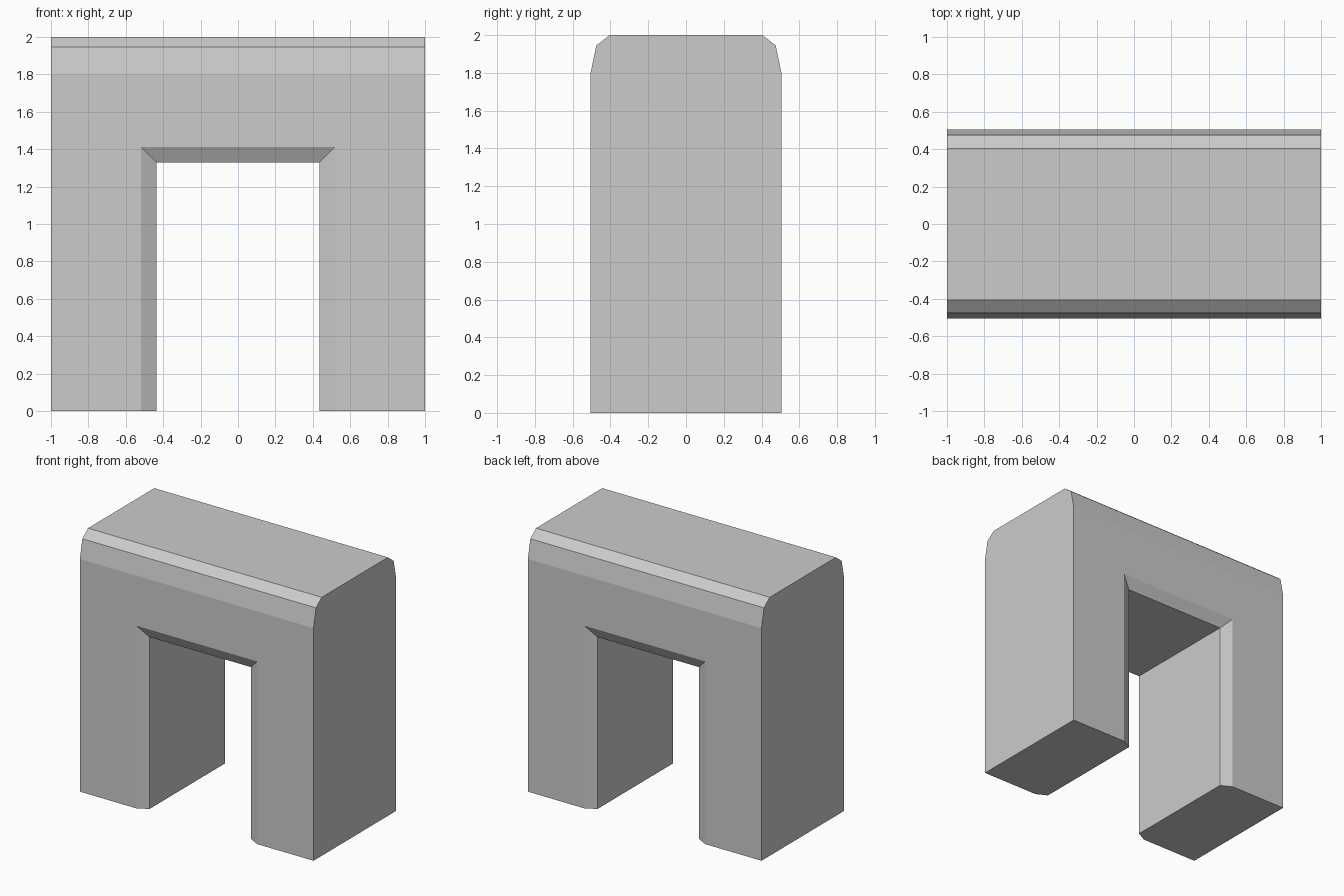
import bpy, bmesh

if "Cube" in bpy.data.objects:
    bpy.data.objects.remove(bpy.data.objects["Cube"])


def loft(name, rings):
    """Solid skinned through matching closed rings, with capped ends."""
    bm = bmesh.new()
    loops = [[bm.verts.new(p) for p in ring] for ring in rings]
    n = len(loops[0])
    for a, b in zip(loops, loops[1:]):
        for i in range(n):
            j = (i + 1) % n
            bm.faces.new((a[i], a[j], b[j], b[i]))
    bm.faces.new(loops[0])
    bm.faces.new(loops[-1])
    bmesh.ops.recalc_face_normals(bm, faces=bm.faces)
    mesh = bpy.data.meshes.new(name)
    bm.to_mesh(mesh)
    bm.free()
    obj = bpy.data.objects.new(name, mesh)
    bpy.context.collection.objects.link(obj)
    return obj


# Arch block: side profile with softened top edges, swept along x
half = [(0.505, 0), (0.505, 1.8), (0.475, 1.945), (0.405, 2.0)]
profile = half + [(-y, z) for y, z in reversed(half)]
arch = loft("arch_block", [[(x, y, z) for y, z in profile] for x in (-1, 1)])

# Doorway cutter: straight passage flaring past both faces for the bevelled rim
inner, flare = (0.435, 1.33), 0.083
front, depth = 0.505, 0.044


def doorway(y, grow):
    w, h = inner[0] + grow, inner[1] + grow
    return [(-w, y, -0.2), (-w, y, h), (w, y, h), (w, y, -0.2)]


cutter = loft("doorway_cutter", [
    doorway(-front - depth, 2 * flare), doorway(-front + depth, 0),
    doorway(front - depth, 0), doorway(front + depth, 2 * flare)])
cutter.hide_render = True

# Cut the doorway and keep the result as a plain mesh
cut = arch.modifiers.new("doorway", 'BOOLEAN')
cut.operation = 'DIFFERENCE'
cut.solver = 'EXACT'
cut.object = cutter
bpy.context.view_layer.objects.active = arch
arch.select_set(True)
bpy.ops.object.modifier_apply(modifier=cut.name)
bpy.data.objects.remove(cutter)
